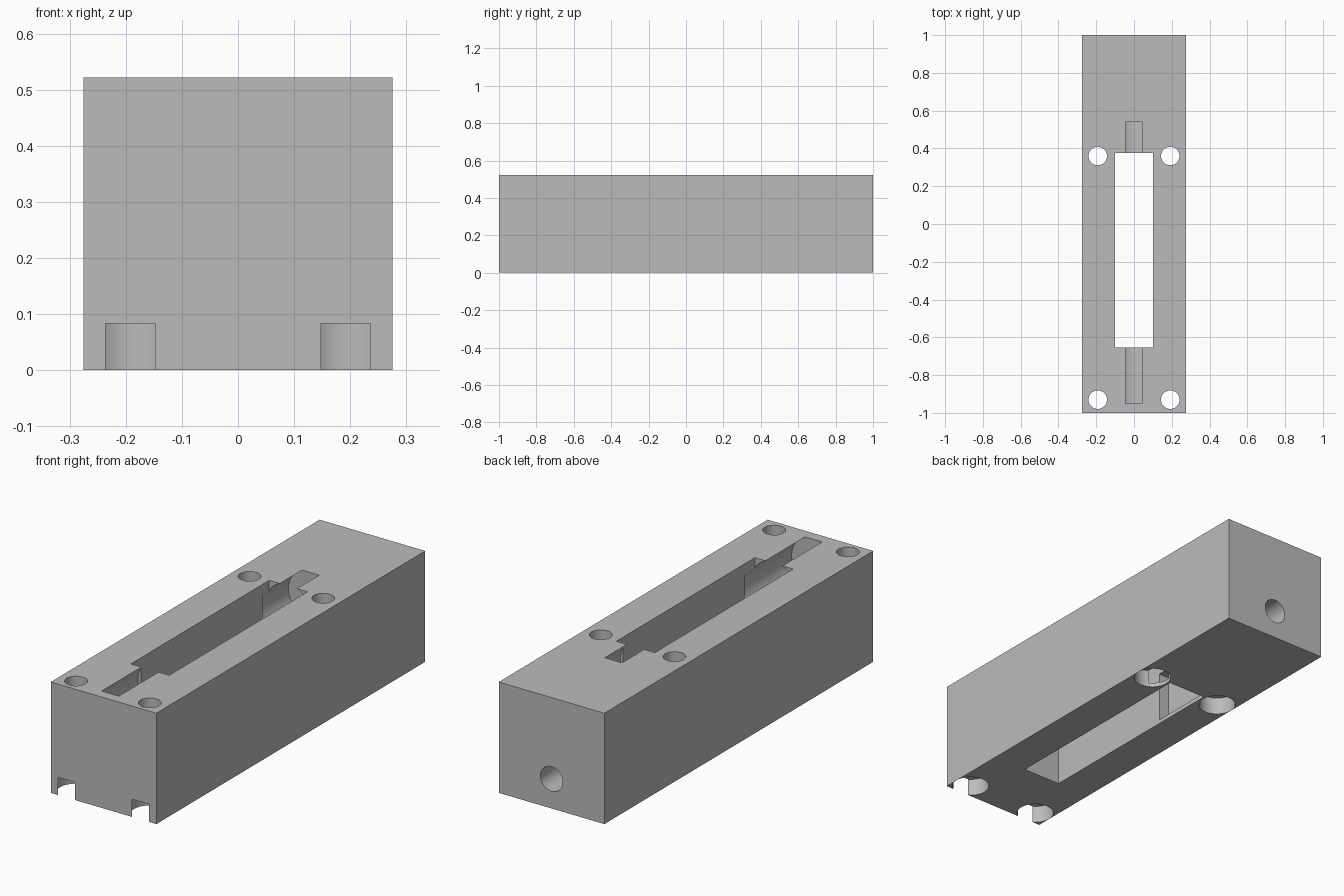
import bpy
from math import radians

old = bpy.data.objects.get("Cube")
if old:
    bpy.data.objects.remove(old, do_unlink=True)

grey = bpy.data.materials.new("plain_grey")
grey.use_nodes = True
colour = (0.5, 0.5, 0.5, 1)
grey.diffuse_color = colour
grey.node_tree.nodes["Principled BSDF"].inputs["Base Color"].default_value = colour

HEIGHT = 0.522


def box(name, x, y, z):
    """Box spanning the given (low, high) ranges."""
    spans = (x, y, z)
    bpy.ops.mesh.primitive_cube_add(size=1, location=[(a + b) / 2 for a, b in spans])
    ob = bpy.context.object
    ob.name = name
    ob.scale = [b - a for a, b in spans]
    bpy.ops.object.transform_apply(location=False, rotation=False, scale=True)
    ob.data.materials.append(grey)
    return ob


def rod(name, radius, centre, length, along_y=False):
    """Cylinder along z, or along y."""
    bpy.ops.mesh.primitive_cylinder_add(
        vertices=64, radius=radius, depth=length, location=centre,
        rotation=(radians(90) if along_y else 0, 0, 0))
    ob = bpy.context.object
    ob.name = name
    ob.data.materials.append(grey)
    return ob


def y_rod(name, radius, y, z):
    return rod(name, radius, (0, sum(y) / 2, z), y[1] - y[0], True)


block = box("block", (-0.275, 0.275), (-1, 1), (0, HEIGHT))

cutters = [
    # long window through the block
    box("window_cutter", (-0.1, 0.1), (-0.655, 0.375), (-0.1, HEIGHT + 0.1)),
    # side pocket low in the back of the window
    box("pocket_cutter", (-0.155, 0.155), (0.06, 0.376), (0.02, 0.26)),
    # round channels that break through the top
    y_rod("back_channel_cutter", 0.115, (0.325, 0.54), 0.416),
    y_rod("front_channel_cutter", 0.115, (-0.95, -0.58), 0.416),
    # shaft hole from the back face
    y_rod("shaft_hole_cutter", 0.058, (0.3, 1.1), 0.139),
]

# four screw holes with counterbores underneath
for x in (-0.192, 0.192):
    for y in (-0.93, 0.36):
        cutters.append(rod("screw_hole_cutter", 0.049, (x, y, HEIGHT / 2), 1))
        cutters.append(rod("counterbore_cutter", 0.083, (x, y, 0), 2 * 0.083))

for cutter in cutters:
    cutter.hide_render = True
    cut = block.modifiers.new(cutter.name, "BOOLEAN")
    cut.operation = "DIFFERENCE"
    cut.solver = "EXACT"
    cut.object = cutter

# bake the cuts, then drop the cutters
bpy.ops.object.select_all(action="DESELECT")
block.select_set(True)
bpy.context.view_layer.objects.active = block
for name in [m.name for m in block.modifiers]:
    bpy.ops.object.modifier_apply(modifier=name)
for cutter in cutters:
    bpy.data.objects.remove(cutter, do_unlink=True)
bpy.ops.object.shade_smooth_by_angle(angle=radians(30))
